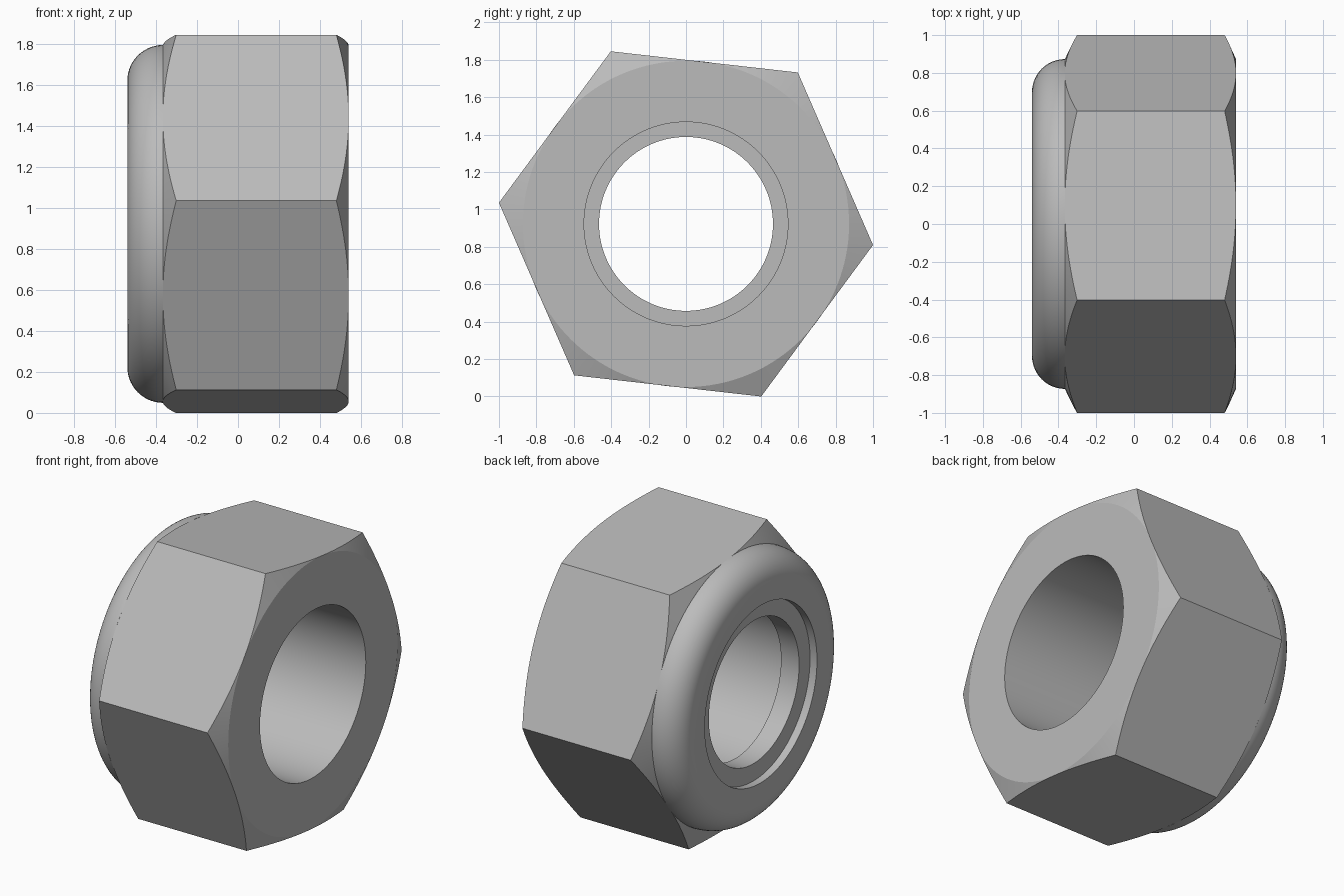
import bpy, bmesh, math
from mathutils import Matrix

cube = bpy.data.objects.get("Cube")
if cube:
    bpy.data.objects.remove(cube, do_unlink=True)

CENTRE = 0.922       # height of the nut axis, which runs along x
CORNER = 1.0065      # hexagon corner radius
BORE, HOLE, RECESS = 0.545, 0.465, 0.578
BACK, FRONT, SEAM = -0.54, 0.54, -0.365

steel = bpy.data.materials.new("grey steel")
steel.use_nodes = True
colour = (0.50, 0.50, 0.50, 1)
steel.diffuse_color = colour
steel.node_tree.nodes["Principled BSDF"].inputs["Base Color"].default_value = colour


def make_object(name, bm):
    bmesh.ops.recalc_face_normals(bm, faces=bm.faces)
    mesh = bpy.data.meshes.new(name)
    bm.to_mesh(mesh)
    bm.free()
    obj = bpy.data.objects.new(name, mesh)
    bpy.context.collection.objects.link(obj)
    obj.location.z = CENTRE
    mesh.materials.append(steel)
    return obj


def lathe(name, profile, steps=128):
    """Spin a closed (x, radius) profile round the x axis."""
    bm = bmesh.new()
    verts = [bm.verts.new((x, 0, r)) for x, r in profile]
    edges = [bm.edges.new((v, verts[i - 1])) for i, v in enumerate(verts)]
    bmesh.ops.spin(bm, geom=verts + edges, cent=(0, 0, 0), axis=(1, 0, 0),
                   angle=math.tau, steps=steps, use_merge=True)
    bmesh.ops.remove_doubles(bm, verts=bm.verts, dist=1e-5)
    return make_object(name, bm)


def activate(obj):
    bpy.ops.object.select_all(action='DESELECT')
    obj.select_set(True)
    bpy.context.view_layer.objects.active = obj


# Hexagonal body: a chamfered ring trimmed by a six-sided prism
body = lathe("hex_body", [
    (FRONT, BORE), (FRONT, 0.872), (0.465, 1.04),
    (-0.285, 1.04), (SEAM, 0.875), (SEAM, BORE)])
bm = bmesh.new()
bmesh.ops.create_cone(bm, cap_ends=True, segments=6, radius1=CORNER,
                      radius2=CORNER, depth=3)
for v in bm.verts:   # lay the prism along x, one corner pointing to +y
    v.co = (v.co.z, v.co.y, v.co.x)
corner = min(bm.verts, key=lambda v: abs(v.co.z) - v.co.y)
turn = math.radians(-6.45) - math.atan2(corner.co.z, corner.co.y)
bmesh.ops.transform(bm, matrix=Matrix.Rotation(turn, 4, 'X'), verts=bm.verts)
prism = make_object("hex_cutter", bm)
trim = body.modifiers.new("hex_trim", 'BOOLEAN')
trim.operation = 'INTERSECT'
trim.solver = 'EXACT'
trim.object = prism
activate(body)
bpy.ops.object.modifier_apply(modifier=trim.name)
bpy.data.objects.remove(prism, do_unlink=True)

# Rounded collar that holds the locking ring
bend = 0.175
arc = [(BACK + bend - bend * math.sin(a), 0.698 + bend * math.cos(a))
       for a in (math.pi / 2 * i / 14 for i in range(15))]
collar = lathe("collar", arc + [(BACK, RECESS), (SEAM, RECESS)])

# Locking ring, recessed inside the collar
ring = lathe("locking_ring", [
    (-0.49, HOLE), (-0.49, RECESS), (-0.36, RECESS), (-0.36, HOLE)])

for part in (body, collar, ring):
    activate(part)
    bpy.ops.object.shade_smooth_by_angle(angle=math.radians(24))
